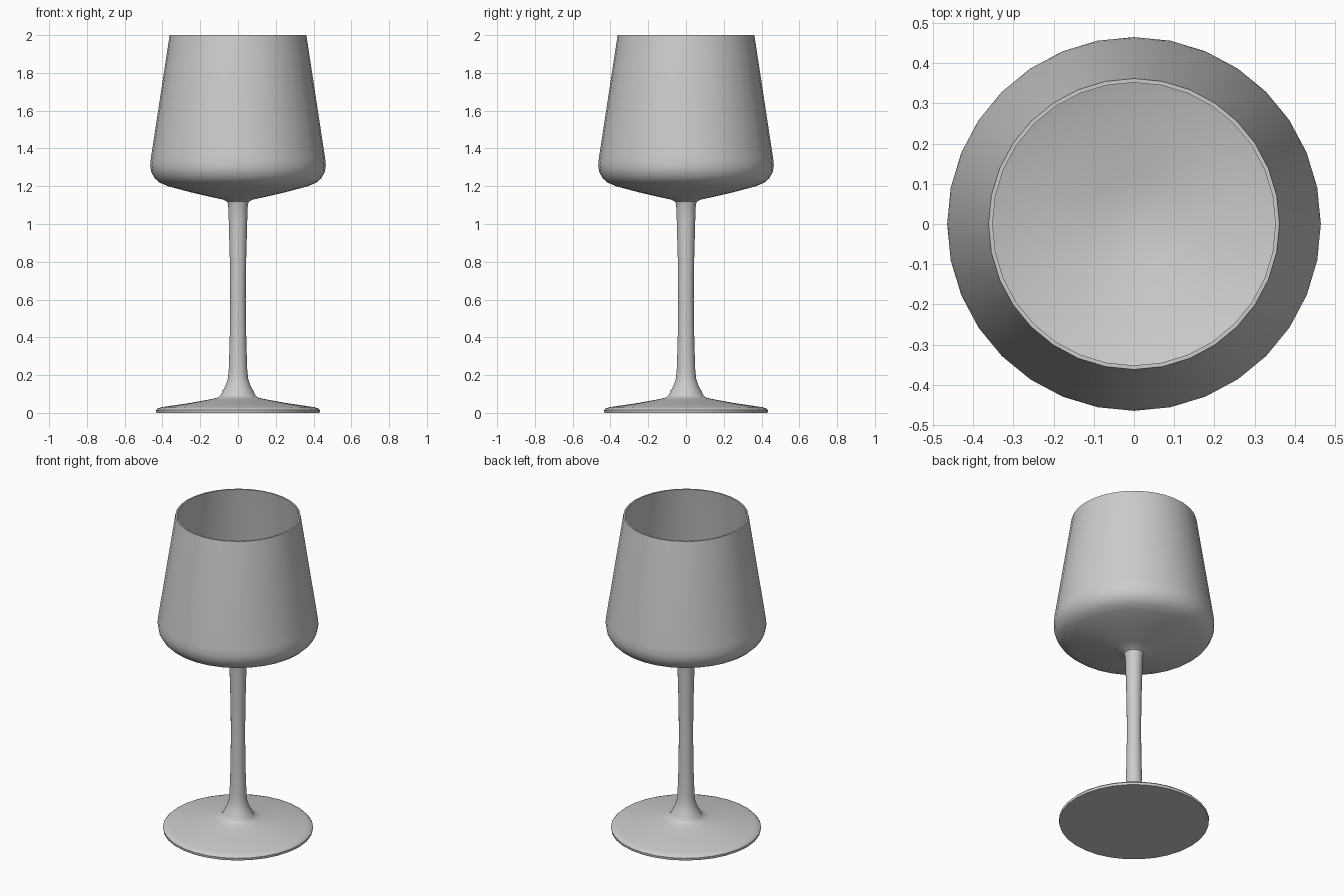
import bpy, bmesh, math
from mathutils import Vector

if "Cube" in bpy.data.objects:
    bpy.data.objects.remove(bpy.data.objects["Cube"])

SIDES = 32


def lathe(name, profile):
    """Revolve an (r, z) profile around z; both ends lie on the axis."""
    bm = bmesh.new()
    verts = [bm.verts.new((r, 0, z)) for r, z in profile]
    edges = [bm.edges.new(pair) for pair in zip(verts, verts[1:])]
    bmesh.ops.spin(bm, geom=verts + edges, cent=(0, 0, 0), axis=(0, 0, 1),
                   angle=2 * math.pi, steps=SIDES)
    bmesh.ops.remove_doubles(bm, verts=bm.verts, dist=0.0005)
    bmesh.ops.recalc_face_normals(bm, faces=bm.faces)
    mesh = bpy.data.meshes.new(name)
    bm.to_mesh(mesh)
    bm.free()
    obj = bpy.data.objects.new(name, mesh)
    bpy.context.collection.objects.link(obj)
    bpy.ops.object.select_all(action='DESELECT')
    obj.select_set(True)
    bpy.context.view_layer.objects.active = obj
    bpy.ops.object.shade_smooth_by_angle(angle=math.radians(40))
    return obj


# Foot: flat underside, thin rim, shallow cone
foot = [(0, 0), (0.432, 0), (0.434, 0.015), (0.425, 0.024), (0.40, 0.031),
        (0.25, 0.053), (0.14, 0.073), (0.105, 0.082)]

# Stem: flared at the foot, slightly waisted, flared into the bowl
stem = [(0.092, 0.094), (0.082, 0.115), (0.066, 0.145), (0.054, 0.18),
        (0.049, 0.23), (0.044, 0.38), (0.041, 0.60), (0.043, 0.80),
        (0.049, 1.02), (0.052, 1.10), (0.057, 1.118), (0.075, 1.128)]

# Bowl outside: shallow cone, rounded shoulder, tapering wall
bowl = [(0.12, 1.138), (0.25, 1.168), (0.37, 1.200), (0.415, 1.219),
        (0.442, 1.243), (0.459, 1.275), (0.465, 1.31), (0.461, 1.35),
        (0.362, 2.0)]

# Bowl inside: the same curve, one wall thickness in
inside = [(0.352, 2.0), (0.451, 1.35), (0.455, 1.31), (0.449, 1.28),
          (0.434, 1.251), (0.41, 1.229), (0.366, 1.211), (0.25, 1.179),
          (0.12, 1.149), (0.06, 1.138), (0, 1.135)]

lathe("wine_glass", foot + stem + bowl + inside)
